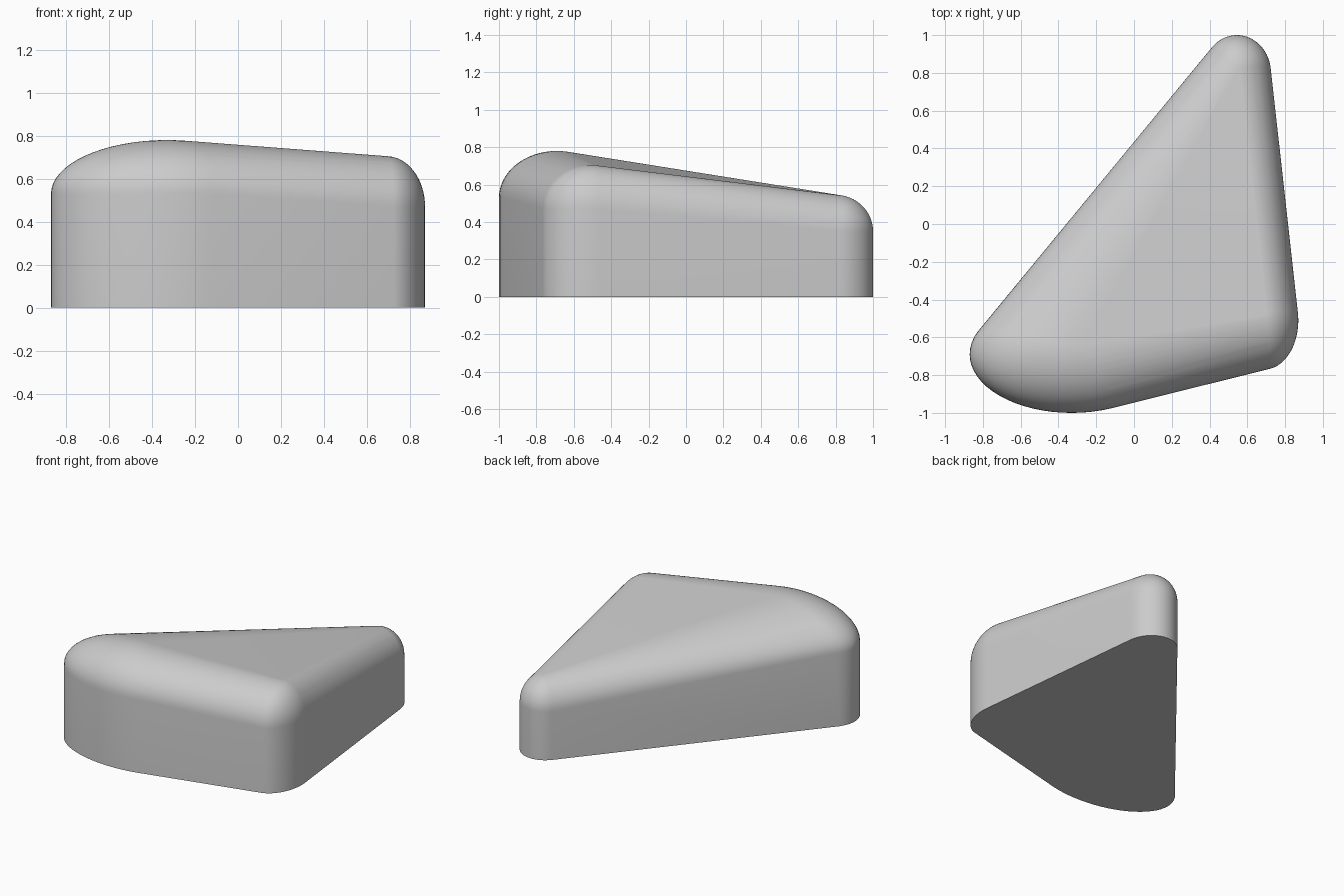
import bpy
import bmesh
from math import cos, sin, pi, radians
from mathutils import Vector

cube = bpy.data.objects.get("Cube")
if cube:
    bpy.data.objects.remove(cube, do_unlink=True)

SEGMENTS, RINGS = 64, 16

# Domed corner posts: centre (x, y, shoulder height) and dome radii
CORNERS = [
    ((-0.33, -0.69, 0.53), (0.54, 0.31, 0.25)),   # wide front right corner
    ((0.69, -0.51, 0.47), (0.18, 0.26, 0.235)),   # front left corner
    ((0.545, 0.80, 0.35), (0.18, 0.20, 0.195)),   # low back corner
]


def add_post(bm, centre, radii):
    """Points of an elliptical column with a domed top."""
    c = Vector(centre)
    bm.verts.new(c + Vector((0, 0, radii[2])))
    for s in range(SEGMENTS):
        a = 2 * pi * s / SEGMENTS
        x, y = radii[0] * cos(a), radii[1] * sin(a)
        bm.verts.new((c.x + x, c.y + y, 0))
        for r in range(RINGS):
            t = r * pi / (2 * RINGS)
            bm.verts.new(c + Vector((x * cos(t), y * cos(t), radii[2] * sin(t))))


# One skin stretched around the three posts
bm = bmesh.new()
for centre, radii in CORNERS:
    add_post(bm, centre, radii)
bmesh.ops.convex_hull(bm, input=bm.verts[:])
loose = [v for v in bm.verts if not v.link_faces]
bmesh.ops.delete(bm, geom=loose, context='VERTS')
bmesh.ops.dissolve_limit(bm, angle_limit=radians(0.1), verts=bm.verts[:], edges=bm.edges[:])
bmesh.ops.recalc_face_normals(bm, faces=bm.faces[:])

mesh = bpy.data.meshes.new("rounded_wedge")
bm.to_mesh(mesh)
bm.free()
wedge = bpy.data.objects.new("rounded_wedge", mesh)
bpy.context.collection.objects.link(wedge)

# Plain grey
grey = bpy.data.materials.new("light_grey")
grey.use_nodes = True
colour = (0.6, 0.6, 0.6, 1)
grey.diffuse_color = colour
grey.node_tree.nodes["Principled BSDF"].inputs["Base Color"].default_value = colour
mesh.materials.append(grey)

# Smooth domes and walls, sharp rim at the base
bpy.ops.object.select_all(action='DESELECT')
wedge.select_set(True)
bpy.context.view_layer.objects.active = wedge
bpy.ops.object.shade_smooth_by_angle(angle=radians(35))
